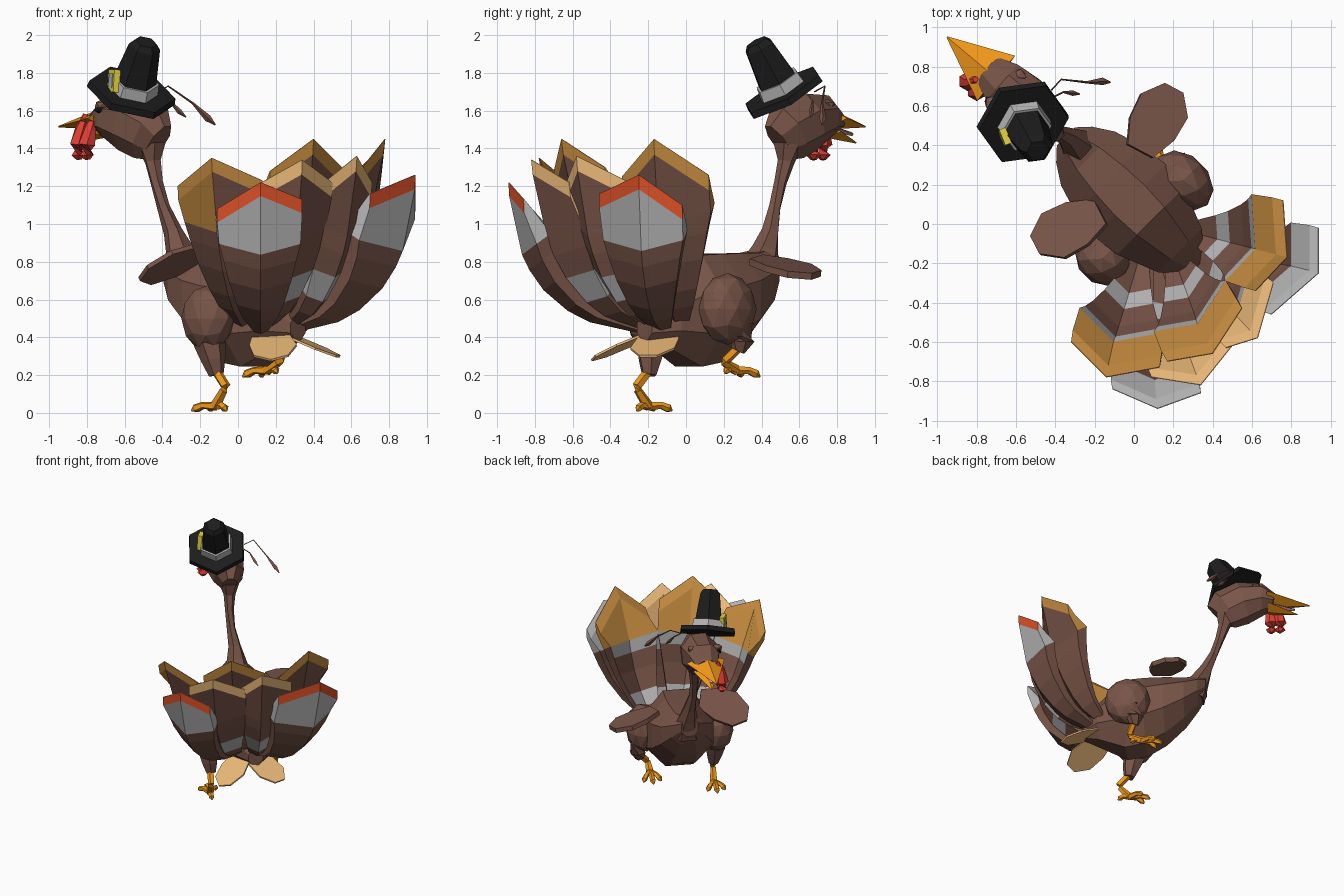
import bpy, bmesh
from math import sin, cos, radians, pi
from mathutils import Vector as V, Matrix

if "Cube" in bpy.data.objects:
    bpy.data.objects.remove(bpy.data.objects["Cube"])

COL = dict(brown=(.19, .09, .065), dark=(.06, .03, .025), beak=(.87, .31, .01), tip=(.56, .26, .05),
           pale=(.87, .51, .2), grey=(.48, .48, .48), red=(.75, .05, .035), rim=(.72, .08, .02),
           black=(.012, .012, .012), gold=(.8, .68, .05), pink=(.8, .35, .4))
MATS = {}
UP = V((0, 0, 1))
FWD = V((-.707, .707, 0))      # the bird faces this way
SIDE = V((.707, .707, 0))


def mat(key):
    if key not in MATS:
        MATS[key] = bpy.data.materials.new(key)
        MATS[key].diffuse_color = (*COL[key], 1)
    return MATS[key]


def build(name, verts, faces, keys):
    """Mesh object; keys is one colour or one colour per face."""
    if isinstance(keys, str):
        keys = [keys] * len(faces)
    me = bpy.data.meshes.new(name)
    me.from_pydata([tuple(v) for v in verts], [], faces)
    slots = sorted(set(keys))
    for k in slots:
        me.materials.append(mat(k))
    for p, k in zip(me.polygons, keys):
        p.material_index = slots.index(k)
    bm = bmesh.new()
    bm.from_mesh(me)
    bmesh.ops.remove_doubles(bm, verts=bm.verts, dist=1e-5)
    bmesh.ops.recalc_face_normals(bm, faces=bm.faces)
    bm.to_mesh(me)
    bm.free()
    ob = bpy.data.objects.new(name, me)
    bpy.context.collection.objects.link(ob)
    return ob


def tube(name, pts, radii, key, n=6, phase=0, axis=None):
    """Loft of n-sided rings along a path; a radius may be (sideways, vertical)."""
    pts = [V(p) for p in pts]
    verts, faces = [], []
    for i, (p, r) in enumerate(zip(pts, radii)):
        ra, rb = r if isinstance(r, tuple) else (r, r)
        t = axis or (pts[min(i + 1, len(pts) - 1)] - pts[max(i - 1, 0)]).normalized()
        s = t.cross(UP).normalized()
        b = s.cross(t)
        for k in range(n):
            a = 2 * pi * k / n + radians(phase)
            verts.append(p + s * ra * cos(a) + b * rb * sin(a))
    for i in range(len(pts) - 1):
        for k in range(n):
            j = (k + 1) % n
            faces.append((i * n + k, i * n + j, i * n + n + j, i * n + n + k))
    faces += [tuple(range(n)), tuple(range(len(verts) - n, len(verts)))]
    return build(name, verts, faces, key)


def ball(name, c, size, key, sub=2, turn=0):
    bm = bmesh.new()
    bmesh.ops.create_icosphere(bm, subdivisions=sub, radius=1)
    m = Matrix.Translation(c) @ Matrix.Rotation(radians(turn), 4, 'Z') @ Matrix.Diagonal((*size, 1))
    bm.transform(m)
    vs = [v.co.copy() for v in bm.verts]
    fs = [tuple(v.index for v in f.verts) for f in bm.faces]
    bm.free()
    return build(name, vs, fs, key)


def leaf(name, root, end, half, key, thick=.025, tilt=V((0, 0, 0))):
    """Flat pointed blade: wings, under-tail feathers."""
    root, end = V(root), V(end)
    d = end - root
    s = (d.cross(UP).normalized() + tilt).normalized()
    nrm = s.cross(d).normalized() * thick
    prof = [(0, .55), (.35, .95), (.72, 1), (1, .4)]
    line = [root + d * t + s * half * w for t, w in prof]
    line += [root + d * t - s * half * w for t, w in reversed(prof)]
    n = len(line)
    faces = [tuple(range(n)), tuple(range(n, 2 * n))]
    faces += [(i, (i + 1) % n, (i + 1) % n + n, i + n) for i in range(n)]
    return build(name, [p + nrm for p in line] + [p - nrm for p in line], faces, key)


def feather(name, base, peak, left, right, out, inn, reach, cz, side_tip=None):
    """Curved tail feather, three points across, banded colours; inner skin flares out to the rim."""
    B, P, L, R = V(base), V(peak), V(left), V(right)
    C = B.lerp(P, reach)
    C.z = cz
    rows = [(0, .16, .02), (.22, .42, .04), (.34, .55, .055), (.5, .73, .07), (.62, .86, .085),
            (.7, .96, .095), (.95, 1, .05), (1, 1, .004)]
    verts, faces, keys = [], [], []
    for t, w, th in rows:
        m = B * (1 - t) ** 2 + C * 2 * t * (1 - t) + P * t * t
        row = []
        for q in (L, P, R):
            o = (q - P) * w
            if t < .9 and q is not P:
                o.z = .06 * w
            row.append(m + o)
        inward = (V((-.05, .05, 1.5)) - m).normalized() * th
        verts += row + [v + inward for v in row]
    for i in range(len(rows) - 1):
        a, b = i * 6, i * 6 + 6
        for k in (0, 1):
            faces += [(a + k, a + k + 1, b + k + 1, b + k), (a + k + 3, a + k + 4, b + k + 4, b + k + 3)]
            keys += [inn[i] if side_tip == k and i > 4 else out[i], inn[i]]
        for k in (0, 2):
            faces.append((a + k, a + k + 3, b + k + 3, b + k))
            keys.append(inn[i] if i > 4 else out[i])
    e = len(verts) - 6
    for k in (0, 1):
        faces += [(k, k + 1, k + 4, k + 3), (e + k, e + k + 1, e + k + 4, e + k + 3)]
        keys += [out[0], inn[-1]]
    return build(name, verts, faces, keys)


# body and neck
body = [(-.38, .45, .06, .07), (-.26, .5, .17, .17), (-.05, .54, .26, .32), (.1, .555, .28, .31),
        (.25, .6, .26, .265), (.4, .67, .21, .19), (.5, .745, .14, .13), (.56, .8, .07, .08)]
tube("body", [FWD * u + SIDE * .07 + UP * z for u, z, _, _ in body], [(a, b) for _, _, a, b in body],
     "brown", 8, 22.5, FWD)
tube("neck", [(-.26, .37, .72), (-.31, .42, .86), (-.345, .445, .96), (-.395, .47, 1.09), (-.43, .5, 1.22),
              (-.45, .53, 1.33), (-.46, .54, 1.42)],
     [.12, .075, .05, .034, .034, .045, .08], "brown")

# head, beak, wattle, eyes
tube("head", [(-.425, .495, 1.43), (-.46, .535, 1.48), (-.56, .62, 1.54), (-.67, .72, 1.565), (-.74, .78, 1.54)],
     [(.06, .13), (.12, .165), (.15, .17), (.13, .125), (.09, .06)], "brown", 8, 22.5)
tube("upper_beak", [(-.7, .74, 1.56), (-.95, .95, 1.515)], [(.15, .06), .004], "beak", 4)
tube("lower_beak", [(-.71, .75, 1.49), (-.87, .9, 1.43)], [(.1, .035), .004], "beak", 4)
tube("tongue", [(-.72, .76, 1.51), (-.86, .88, 1.475)], [(.05, .015), .01], "pink", 4)
for i, (x, y) in enumerate([(-.845, .725), (-.8, .675)]):
    tube(f"wattle_{i}", [(x + .04, y + .01, 1.58), (x + .015, y, 1.5), (x, y, 1.42), (x, y, 1.365), (x + .005, y, 1.34)],
         [.015, .035, .05, .042, .015], "red")
for sgn in (1, -1):
    p = FWD * .955 + SIDE * (.02 + .095 * sgn) + UP * 1.615
    ball(f"eye_{sgn}", p, (.035, .035, .035), "black", 1)
    ball(f"eyelid_{sgn}", p - FWD * .012 + UP * .016, (.043, .043, .03), "brown", 1)

# head plumes trailing behind
tube("short_plume", [(-.42, .64, 1.69), (-.36, .67, 1.65), (-.31, .665, 1.595), (-.275, .66, 1.565)],
     [.004, .005, .014, .003], "brown", 4)
tube("long_plume", [(-.42, .68, 1.7), (-.37, .735, 1.73), (-.24, .72, 1.64), (-.16, .725, 1.56), (-.12, .72, 1.525)],
     [.004, .004, .006, .019, .004], "brown", 4)

# tilted hat
H0, AX = V((-.565, .52, 1.69)), V((.24, -.46, .85)).normalized()


def hat(name, prof, key):
    tube(name, [H0 + AX * d for d, _ in prof], [r for _, r in prof], key, 6, 23)


hat("hat_brim", [(-.012, .24), (.025, .235)], "black")
hat("hat_crown", [(.02, .125), (.29, .085), (.32, .06)], "black")
hat("hat_band", [(.02, .14), (.085, .13)], "grey")
out = V((-.9, -.36, .06)).normalized()
bc = H0 + AX * .07
tube("buckle", [bc + out * .1, bc + out * .135], [(.06, .085)] * 2, "gold", 4, 45)
tube("buckle_hole", [bc + out * .11, bc + out * .138], [(.035, .055)] * 2, "grey", 4, 45)

# wings
leaf("left_wing", (-.17, .06, .84), (-.5, -.11, .74), .15, "brown", .012, V((0, 0, -.65)))
leaf("right_wing", (.03, .37, .81), (.2, .69, .73), .135, "brown", .018, V((0, 0, -.15)))

# fanned tail: name, base, peak, left corner, right corner
b, g = "brown", "grey"
for nm, k, base, P, L, R in [
    ("left", "tip", (.03, -.17, .44), (-.14, -.78, 1.35), (-.32, -.6, 1.2), (.13, -.73, 1.23)),
    ("middle", "tip", (.2, -.16, .45), (.4, -.66, 1.45), (.17, -.7, 1.28), (.55, -.43, 1.3)),
    ("right", "tip", (.28, -.04, .44), (.78, -.17, 1.45), (.62, -.34, 1.25), (.76, .12, 1.26)),
    ("back_left", "pale", (.14, -.22, .43), (.34, -.82, 1.34), (.09, -.78, 1.2), (.5, -.62, 1.22)),
    ("back_right", "pale", (.26, -.15, .43), (.63, -.58, 1.36), (.47, -.63, 1.23), (.71, -.3, 1.22)),
]:
    pale = k == "pale"
    feather(f"tail_feather_{nm}", base, P, L, R, [b, b, g if pale else b, b, b, b, k], [b, g, b, b, g, k, k],
            .88 if pale else .8, .54 if pale else .6, 0 if nm == "left" else None)
for nm, base, P, L, R in [
    ("left", (.12, -.24, .42), (.12, -.94, 1.22), (-.11, -.84, 1.08), (.34, -.86, 1.13)),
    ("right", (.28, -.12, .42), (.94, -.25, 1.26), (.7, -.46, 1.16), (.94, -.02, 1.1)),
]:
    feather(f"outer_tail_feather_{nm}", base, P, L, R, [b, b, b, b, b, g, "rim"], [b, g, b, b, b, g, g], .97, .48)

# under-tail feathers
leaf("under_tail_left", (.14, -.15, .43), (.22, -.49, .29), .12, "pale", .006, V((0, 0, -.25)))
leaf("under_tail_right", (.2, -.12, .44), (.53, -.2, .3), .12, "pale", .006)


def leg(name, thigh, size, shank, bones, slope):
    """Rounded thigh, brown shank, jointed orange leg and a four-toed foot."""
    ball(name + "_thigh", thigh, size, "brown", 2, 45)
    tube(name + "_shank", shank, [.085, .065, .04], "brown")
    tube(name + "_leg", bones, [.026, .026, .022, .03], "beak", 5)
    ankle = V(bones[-1])
    for i, (a, ln) in enumerate([(-32, .13), (0, .16), (32, .13), (180, .085)]):
        d = Matrix.Rotation(radians(a), 3, 'Z') @ FWD * ln
        d.z = slope * (1 if a < 90 else -1)
        tube(f"{name}_toe_{i}", [ankle, ankle + d * .55 + UP * .005, ankle + d * .85 - UP * .01, ankle + d - UP * .025],
             [.024, .019, .022, .005], "beak", 5)


leg("left", (-.16, -.175, .5), (.13, .15, .175),
    [(-.15, -.18, .37), (-.13, -.19, .28), (-.115, -.195, .2)],
    [(-.115, -.2, .22), (-.065, -.26, .14), (-.075, -.255, .12), (-.12, -.2, .035)], 0)
leg("right", (.25, .22, .55), (.13, .175, .19),
    [(.24, .28, .46), (.24, .3, .38), (.235, .275, .33)],
    [(.235, .28, .35), (.22, .21, .28), (.21, .205, .265), (.15, .265, .225)], -.01)

for m in bpy.data.materials:
    if m.users and not m.is_grease_pencil:
        m.use_nodes = True
        m.node_tree.nodes["Principled BSDF"].inputs["Base Color"].default_value = m.diffuse_color
